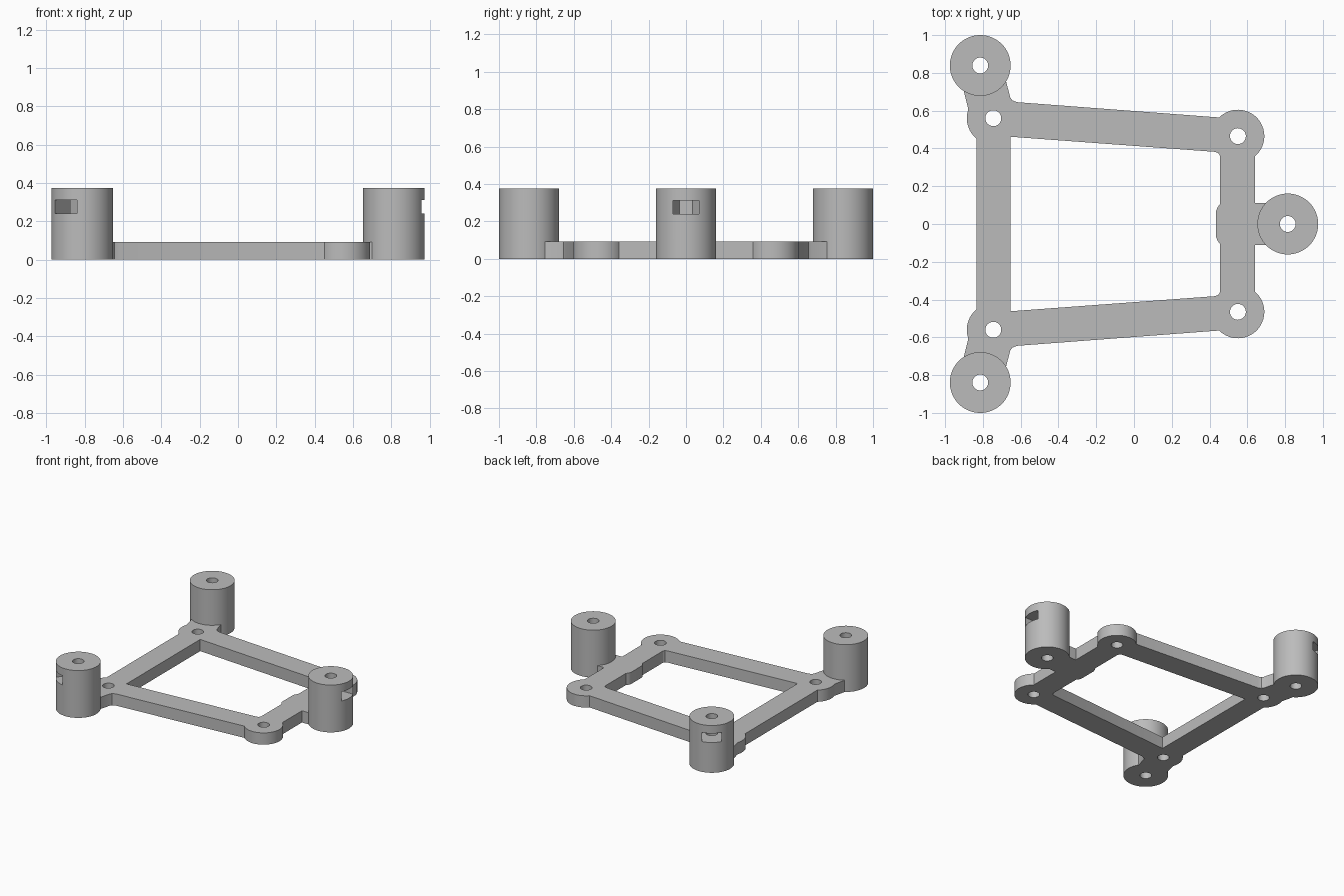
import bpy, bmesh
from math import cos, sin, radians, pi

cube = bpy.data.objects.get("Cube")
if cube:
    bpy.data.objects.remove(cube, do_unlink=True)

grey = bpy.data.materials.new("plain grey")
grey.use_nodes = True
grey.diffuse_color = (0.5, 0.5, 0.5, 1)
grey.node_tree.nodes["Principled BSDF"].inputs["Base Color"].default_value = grey.diffuse_color

PLATE, POST, HOLE_R, POST_R, BOSS_R = 0.093, 0.375, 0.042, 0.161, 0.14
REAR, FRONT = (-0.745, 0.56), (0.55, 0.465)      # boss centres on the +y half


def arc(c, r, a0, a1, n):
    """Points along an arc, angles in degrees, both ends included."""
    return [(c[0] + r * cos(radians(a0 + (a1 - a0) * i / n)),
             c[1] + r * sin(radians(a0 + (a1 - a0) * i / n))) for i in range(n + 1)]


def circle(c, r, n=64):
    return arc(c, r, 0, 360, n)[:-1]


def mirrored(half):
    """Close a half outline across the x axis."""
    return half + [(x, -y) for x, y in reversed(half)]


def prism(name, loops, z0, z1):
    """Extrude filled loops (later loops are holes) from z0 to z1."""
    curve = bpy.data.curves.new(name, 'CURVE')
    curve.dimensions, curve.fill_mode = '2D', 'BOTH'
    curve.extrude = (z1 - z0) / 2
    for pts in loops:
        s = curve.splines.new('POLY')
        s.points.add(len(pts) - 1)
        for p, (x, y) in zip(s.points, pts):
            p.co = (x, y, 0, 1)
        s.use_cyclic_u = True
    temp = bpy.data.objects.new(name + "_outline", curve)
    bpy.context.collection.objects.link(temp)
    graph = bpy.context.evaluated_depsgraph_get()
    mesh = bpy.data.meshes.new_from_object(temp.evaluated_get(graph))
    bpy.data.objects.remove(temp, do_unlink=True)
    bm = bmesh.new()
    bm.from_mesh(mesh)
    bmesh.ops.remove_doubles(bm, verts=bm.verts, dist=1e-5)
    bmesh.ops.translate(bm, verts=bm.verts, vec=(0, 0, (z0 + z1) / 2))
    bmesh.ops.dissolve_limit(bm, angle_limit=0.001, verts=bm.verts, edges=bm.edges)
    bmesh.ops.recalc_face_normals(bm, faces=bm.faces)
    bm.to_mesh(mesh)
    bm.free()
    mesh.materials.clear()
    mesh.materials.append(grey)
    obj = bpy.data.objects.new(name, mesh)
    bpy.context.collection.objects.link(obj)
    return obj


def smooth(obj):
    bpy.ops.object.select_all(action='DESELECT')
    obj.select_set(True)
    bpy.context.view_layer.objects.active = obj
    bpy.ops.object.shade_smooth_by_angle(angle=radians(25))


# Flat frame: bars, bosses and stubs that reach into the posts
outer = [(0.72, 0.112), (0.64, 0.112)]
outer += arc(FRONT, BOSS_R, -50, 135, 28)
outer += [(-0.62, 0.645), (-0.645, 0.655), (-0.655, 0.67), (-0.68, 0.765),
          (-0.74, 0.755), (-0.86, 0.74), (-0.9, 0.7), (-0.878, 0.61)]
outer += arc(REAR, BOSS_R, 162, 230, 12) + [(-0.835, 0.44)]
inner = [(0.435, 0.07), (0.442, 0.088), (0.455, 0.105), (0.455, 0.36),
         (0.447, 0.375), (0.43, 0.382), (-0.655, 0.462)]
bolt_holes = [circle((x, s * y), HOLE_R, 40) for x, y in (REAR, FRONT) for s in (1, -1)]
frame = prism("frame", [mirrored(outer), mirrored(inner)] + bolt_holes, 0, PLATE)
smooth(frame)

# Posts: bored cylinders, each with a nut pocket opening outward
pocket = [(0.25, 0.07), (0, 0.07), (-0.061, 0.035),
          (-0.061, -0.035), (0, -0.07), (0.25, -0.07)]
for name, c, angle in (("front_post", (0.814, 0), 0),
                       ("back_left_post", (-0.814, 0.839), 125),
                       ("back_right_post", (-0.814, -0.839), -125)):
    post = prism(name, [circle(c, POST_R), circle(c, HOLE_R, 40)], 0, POST)
    ca, sa = cos(radians(angle)), sin(radians(angle))
    turned = [(c[0] + u * ca - v * sa, c[1] + u * sa + v * ca) for u, v in pocket]
    cutter = prism("pocket_cutter", [turned], 0.24, 0.312)
    cutter.hide_render = True
    mod = post.modifiers.new("pocket", 'BOOLEAN')
    mod.operation, mod.solver, mod.object = 'DIFFERENCE', 'EXACT', cutter
    smooth(post)
    bpy.ops.object.modifier_apply(modifier=mod.name)
    bpy.data.objects.remove(cutter, do_unlink=True)
    smooth(post)
